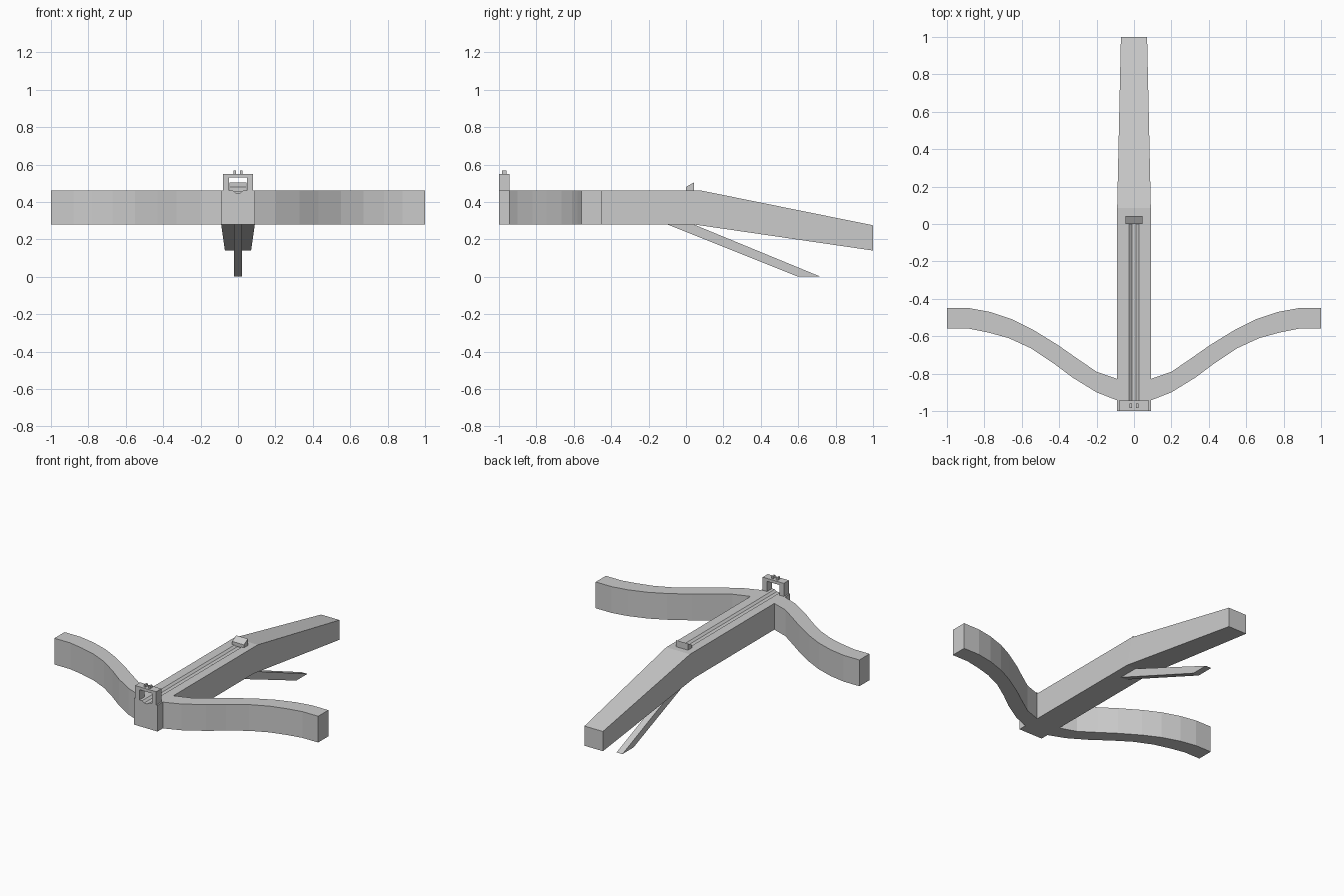
import bpy, bmesh

if "Cube" in bpy.data.objects:
    bpy.data.objects.remove(bpy.data.objects["Cube"])

def finish(name, bm):
    bmesh.ops.recalc_face_normals(bm, faces=bm.faces)
    me = bpy.data.meshes.new(name)
    bm.to_mesh(me)
    bm.free()
    ob = bpy.data.objects.new(name, me)
    bpy.context.collection.objects.link(ob)
    return ob

def prism(name, pts, place, lo, hi):
    """Extrude a 2D outline from lo to hi; place(u, v, t) gives xyz."""
    bm = bmesh.new()
    a = [bm.verts.new(place(u, v, lo)) for u, v in pts]
    b = [bm.verts.new(place(u, v, hi)) for u, v in pts]
    bm.faces.new(a)
    bm.faces.new(b)
    n = len(pts)
    for i in range(n):
        j = (i + 1) % n
        bm.faces.new((a[i], a[j], b[j], b[i]))
    return finish(name, bm)

side = lambda y, z, x: (x, y, z)
front = lambda x, z, y: (x, y, z)
top = lambda x, y, z: (x, y, z)

# stock: lofted rectangular sections (half width, y bottom, z bottom, y top, z top)
sections = [(0.09, -1, 0.28, -1, 0.46),
            (0.09, 0.04, 0.28, 0.085, 0.46),
            (0.07, 1, 0.14, 1, 0.275)]
bm = bmesh.new()
rings = [[bm.verts.new(p) for p in ((-w, yb, zb), (w, yb, zb), (w, yt, zt), (-w, yt, zt))]
         for w, yb, zb, yt, zt in sections]
bm.faces.new(rings[0])
bm.faces.new(rings[-1])
for a, b in zip(rings, rings[1:]):
    for i in range(4):
        j = (i + 1) % 4
        bm.faces.new((a[i], a[j], b[j], b[i]))
stock = finish("stock", bm)

# bolt groove along the top of the stock
cutter = prism("groove_cutter",
               [(-0.0317, 0.464), (0.0317, 0.464), (0.012, 0.448), (-0.012, 0.448)],
               front, -1.02, 0.02)
cutter.hide_render = True
cutter.hide_viewport = True
mod = stock.modifiers.new("groove", 'BOOLEAN')
mod.operation = 'DIFFERENCE'
mod.solver = 'EXACT'
mod.object = cutter

# bow limbs: one outline, mirrored
rear_edge = [(0.085, -0.83), (0.20, -0.79), (0.31, -0.715), (0.41, -0.645), (0.54, -0.565),
             (0.65, -0.51), (0.77, -0.47), (0.88, -0.45), (1, -0.45)]
front_edge = [(0.085, -0.945), (0.20, -0.90), (0.33, -0.82), (0.43, -0.745), (0.55, -0.665),
              (0.67, -0.61), (0.78, -0.58), (0.88, -0.56), (1, -0.56)]
for label, s in (("left", -1), ("right", 1)):
    bm = bmesh.new()
    cols = [[bm.verts.new((s * x, y, z)) for (x, y), z in ((r, 0.28), (f, 0.28), (f, 0.46), (r, 0.46))]
            for r, f in zip(rear_edge, front_edge)]
    bm.faces.new(cols[0])
    bm.faces.new(cols[-1])
    for a, b in zip(cols, cols[1:]):
        for i in range(4):
            j = (i + 1) % 4
            bm.faces.new((a[i], a[j], b[j], b[i]))
    finish(label + "_limb", bm)

# front sight arch and its two pins
prism("sight_arch", [(-0.08, 0.46), (-0.08, 0.55), (0.08, 0.55), (0.08, 0.46),
                     (0.047, 0.46), (0.047, 0.53), (-0.047, 0.53), (-0.047, 0.46)],
      front, -1, -0.945)
for label, x in (("left", -0.018), ("right", 0.018)):
    prism(label + "_sight_pin", [(x - 0.006, -0.985), (x + 0.006, -0.985),
                                 (x + 0.006, -0.96), (x - 0.006, -0.96)], top, 0.55, 0.567)

# wedge shaped string catch
prism("string_catch", [(0, 0.455), (0, 0.48), (0.043, 0.505), (0.043, 0.455)], side, -0.045, 0.045)

# long trigger lever under the stock
prism("trigger_lever", [(-0.10, 0.28), (0.04, 0.28), (0.72, 0.005), (0.60, 0.005)][:2]
      + [(0.72, 0), (0.60, 0)], side, -0.022, 0.022)
